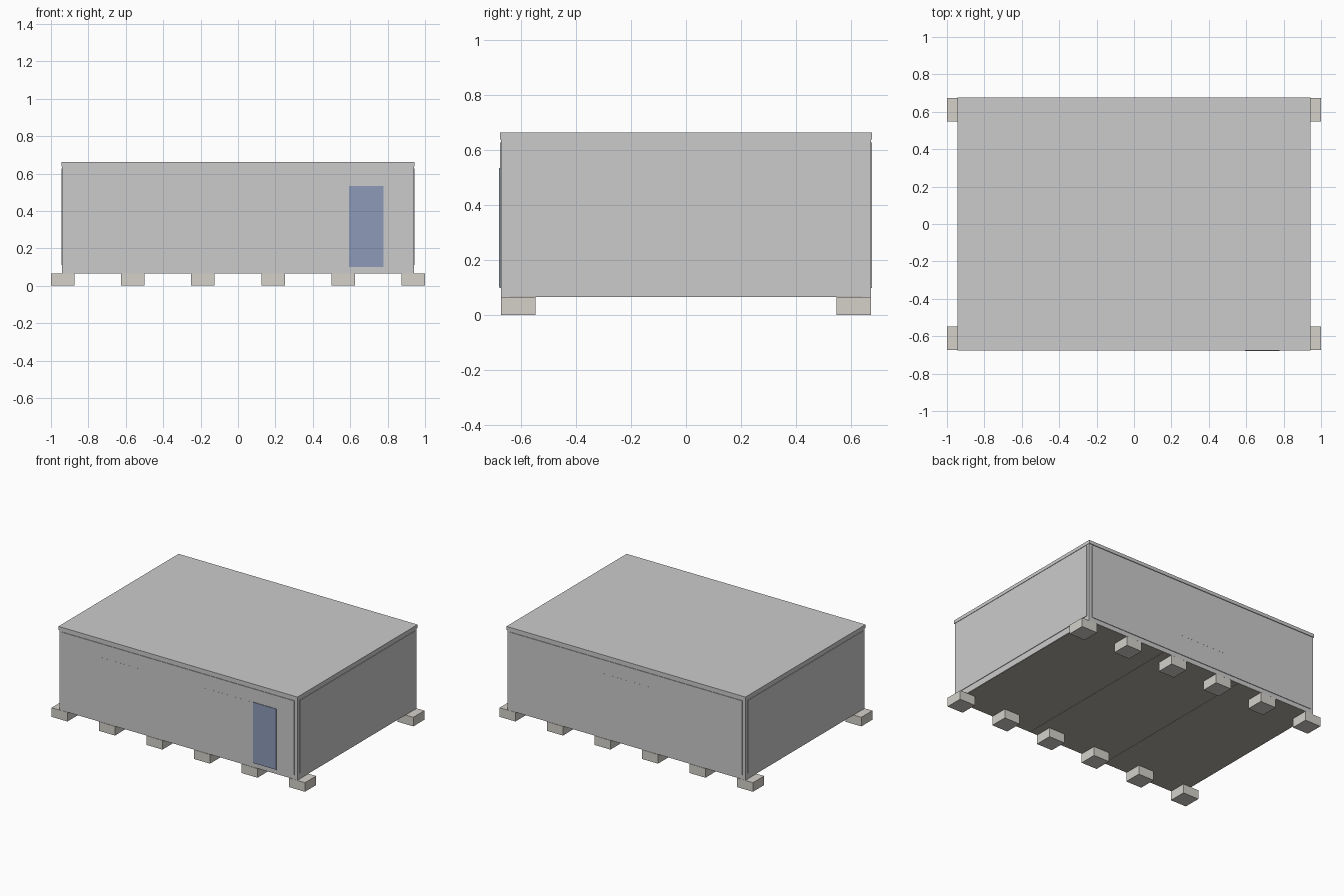
import bpy

if "Cube" in bpy.data.objects:
    bpy.data.objects.remove(bpy.data.objects["Cube"])


def material(name, rgb):
    m = bpy.data.materials.new(name)
    m.diffuse_color = (*rgb, 1)
    m.use_nodes = True
    m.node_tree.nodes["Principled BSDF"].inputs["Base Color"].default_value = m.diffuse_color
    return m


def box(name, x, y, z, mat=None):
    """Box from (min, max) ranges along each axis."""
    bpy.ops.mesh.primitive_cube_add(size=1, location=[sum(r) / 2 for r in (x, y, z)])
    o = bpy.context.object
    o.name = name
    o.scale = [abs(r[1] - r[0]) for r in (x, y, z)]
    bpy.ops.object.transform_apply(location=True, rotation=False, scale=True)
    if mat:
        o.data.materials.append(mat)
    return o


concrete = material("concrete", (0.66, 0.64, 0.59))
floor_brown = material("floor_brown", (0.45, 0.42, 0.36))
door_blue = material("door_blue", (0.27, 0.33, 0.48))

HX, HY = 0.94, 0.672        # outer half sizes of the frame
Z0, Z1, Z2 = 0.065, 0.638, 0.662
P = 0.03                    # frame member thickness

# Foundation blocks in two rows
for sy in (-1, 1):
    for i in range(6):
        cx = -0.9375 + i * 0.375
        box("foundation_block", (cx - 0.0625, cx + 0.0625),
            (sy * 0.548, sy * 0.673), (0, Z0), concrete)

# Floor made of three modules, slightly above the base rails' underside
W = 2 * (HX - 0.004) / 3
for i in range(3):
    x0 = -(HX - 0.004) + i * W
    box("floor_module", (x0 + 0.001, x0 + W - 0.001),
        (-HY + 0.004, HY - 0.004), (Z0 + 0.0005, Z0 + 0.03), floor_brown)

# Steel frame: corner posts, base rails and top rails
for sx in (-1, 1):
    for sy in (-1, 1):
        box("corner_post", (sx * (HX - P), sx * HX), (sy * (HY - P), sy * HY), (Z0, Z1))
for s in (-1, 1):
    for name, z in (("base_rail", (Z0 + 0.001, 0.115)), ("top_rail", (0.615, Z1))):
        box(name + "_side", (-HX + P, HX - P), (s * (HY - 0.004), s * HY), z)
        box(name + "_end", (s * (HX - 0.004), s * HX), (-HY + P, HY - P), z)

# Wall panels standing slightly proud of the frame
for s in (-1, 1):
    box("side_wall", (-0.915, 0.915), (s * 0.64, s * 0.676), (0.098, 0.627))
    box("end_wall", (s * 0.905, s * 0.944), (-0.65, 0.65), (0.11, 0.627))

# Roof slab with fascia
box("roof", (-HX - 0.003, HX + 0.003), (-0.677, 0.677), (Z1, Z2))

# Nearly flush window panels: two at the front, one at the back
for cx, s in ((-0.465, -1), (0.40, -1), (0.0, 1)):
    box("window", (cx - 0.185, cx + 0.185), (s * 0.66, s * 0.6765), (0.24, 0.53))

# Front door
box("front_door", (0.593, 0.778), (-0.68, -0.65), (0.1, 0.533), door_blue)
